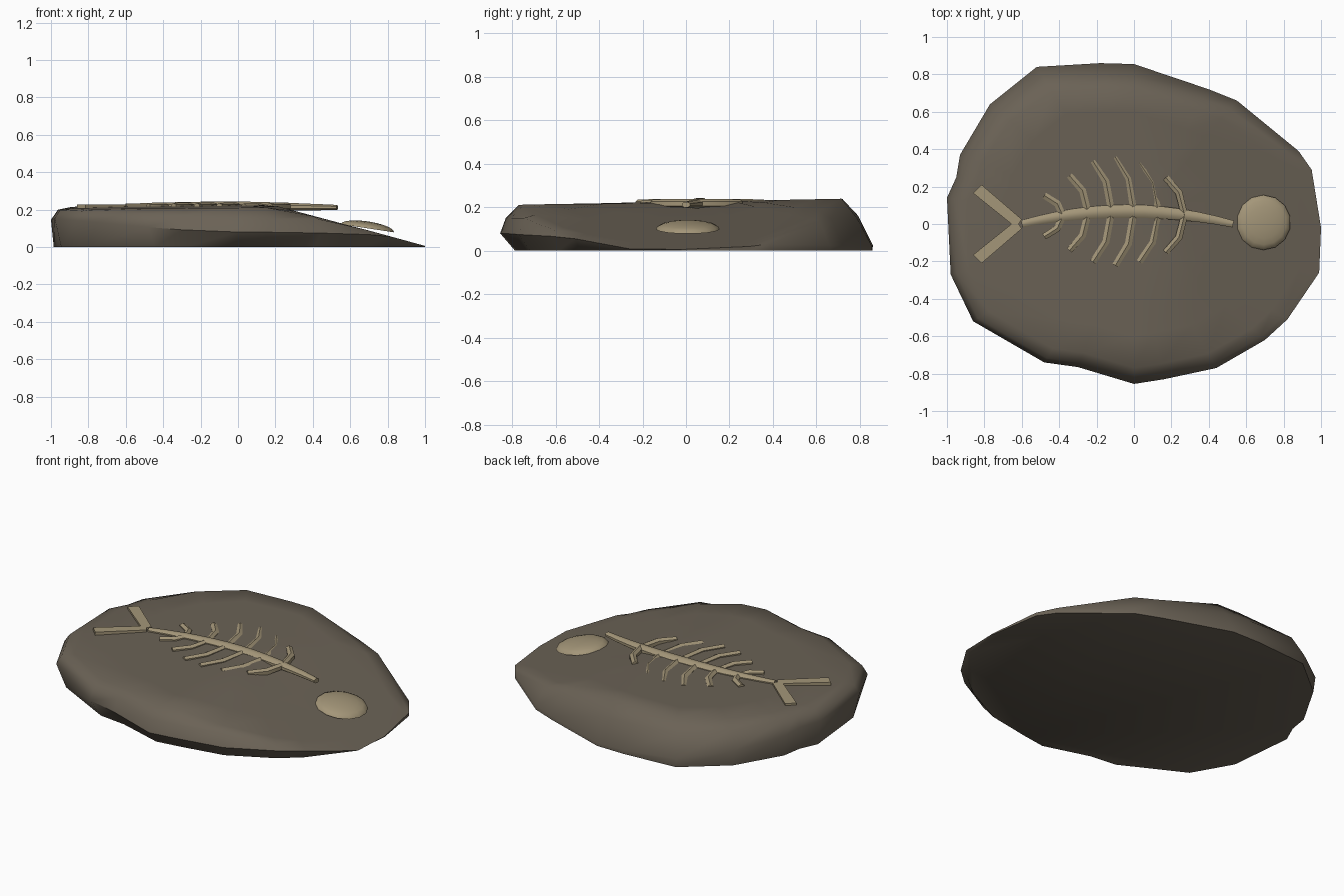
import bpy, bmesh, math
from mathutils import Vector

cube = bpy.data.objects.get("Cube")
if cube:
    bpy.data.objects.remove(cube, do_unlink=True)


def material(name, rgb):
    m = bpy.data.materials.new(name)
    m.use_nodes = True
    m.diffuse_color = (*rgb, 1)
    bsdf = m.node_tree.nodes["Principled BSDF"]
    bsdf.inputs["Base Color"].default_value = (*rgb, 1)
    bsdf.inputs["Roughness"].default_value = 0.9
    return m


ROCK = material("brown grey stone", (0.145, 0.122, 0.092))
BONE = material("pale bone", (0.37, 0.305, 0.19))


def finish(name, bm, mat, angle=40):
    bmesh.ops.recalc_face_normals(bm, faces=bm.faces)
    mesh = bpy.data.meshes.new(name)
    bm.to_mesh(mesh)
    bm.free()
    ob = bpy.data.objects.new(name, mesh)
    bpy.context.collection.objects.link(ob)
    mesh.materials.append(mat)
    bpy.ops.object.select_all(action='DESELECT')
    ob.select_set(True)
    bpy.context.view_layer.objects.active = ob
    bpy.ops.object.shade_smooth_by_angle(angle=math.radians(angle))
    return ob


def interp(x, table):
    for (a, za), (b, zb) in zip(table, table[1:]):
        if x <= b:
            return za + (zb - za) * max(0, x - a) / (b - a)
    return table[-1][1]


def top_height(x, y):
    plane = 0.225 + 0.02 * y + 0.015 * x
    slope = interp(x, [(0.1, 0.25), (0.4, 0.165), (0.7, 0.088), (1, 0.006)])
    return min(plane, slope)


# Stone slab: rings that follow one uneven outline
outline = [(0, -.855), (.16, -.83), (.44, -.77), (.7, -.62), (.82, -.51), (.99, -.26),
           (1, -.02), (.95, .29), (.88, .39), (.55, .66), (.4, .72), (0, .855),
           (-.18, .86), (-.52, .84), (-.77, .64), (-.93, .37), (-.95, .25), (-1, .14),
           (-.98, -.27), (-.86, -.52), (-.48, -.74), (-.3, -.765)]


def slab_ring(kind):
    ring = []
    for x, y in outline:
        d = Vector((x, y)).normalized()
        front, back, left = max(0, -d.y), max(0, d.y), max(0, -d.x)
        if kind == "base":
            s, z = 1 - 0.08 * front - 0.015 * left, 0
        elif kind == "rim":
            s, z = 1, 0.04 + 0.04 * front + 0.11 * left ** 2 - 0.02 * back
        elif kind == "shoulder":
            s, z = 0.97 - 0.05 * back, 0.15 + 0.05 * left
        else:
            s = kind * (1 - 0.07 * back) if kind > 0.8 else kind
            z = 1
        px, py = x * s, y * s
        ring.append((px, py, min(z, top_height(px, py))))
    return ring


bm = bmesh.new()
rings = [[bm.verts.new(p) for p in slab_ring(k)]
         for k in ("base", "rim", "shoulder", 0.9, 0.7, 0.5, 0.3, 0.12)]
n = len(outline)
for lo, hi in zip(rings, rings[1:]):
    for i in range(n):
        j = (i + 1) % n
        bm.faces.new((lo[i], lo[j], hi[j], hi[i]))
bm.faces.new(rings[0])
bm.faces.new(rings[-1])
finish("stone_slab", bm, ROCK, 50)


# Tapered tubes for the spine and ribs
def tube(name, points, radii, sides, flat=1.0):
    bm = bmesh.new()
    pts = [Vector(p) for p in points]
    loops = []
    for k, p in enumerate(pts):
        t = (pts[min(k + 1, len(pts) - 1)] - pts[max(k - 1, 0)]).normalized()
        side = t.cross(Vector((0, 0, 1))).normalized()
        up = side.cross(t)
        angles = [math.tau * (i + 0.5) / sides for i in range(sides)]
        loops.append([bm.verts.new(p + radii[k] * (math.cos(a) * side + flat * math.sin(a) * up))
                      for a in angles])
    for a, b in zip(loops, loops[1:]):
        for i in range(sides):
            j = (i + 1) % sides
            bm.faces.new((a[i], a[j], b[j], b[i]))
    bm.faces.new(loops[0])
    bm.faces.new(loops[-1])
    return finish(name, bm, BONE)


def spine_y(x):
    u = (x + 0.035) / 0.565
    return 0.068 - 0.068 * u * u


steps = [-0.6 + 1.13 * i / 12 for i in range(13)]
tube("spine", [(x, spine_y(x), 0.218 - 0.012 * max(0, x)) for x in steps],
     [0.02 + 0.018 * math.sin(math.pi * i / 12) for i in range(13)], 8, 0.72)

# Bent ribs on both sides of the spine
for i, (x, reach) in enumerate([(-.38, .11), (-.245, .2), (-.12, .27),
                                (0, .29), (.13, .265), (.27, .2)]):
    for label, s in (("back", 1), ("front", -1)):
        y = spine_y(x)
        z = 0.216 if i != 4 else 0.212
        tube(f"{label}_rib_{i + 1}",
             [(x, y, z), (x - 0.03, y + s * 0.6 * reach, z), (x - 0.1, y + s * reach, z)],
             [0.021, 0.022, 0.02], 6)

# Forked tail fins
for label, s in (("back", 1), ("front", -1)):
    bm = bmesh.new()
    corners = [(-.6, .025), (-.815, .21), (-.86, .165), (-.63, -.02)]
    low = [bm.verts.new((x, s * y, 0.195)) for x, y in corners]
    face = bm.faces.new(low)
    out = bmesh.ops.extrude_face_region(bm, geom=[face])
    for v in out["geom"]:
        if isinstance(v, bmesh.types.BMVert):
            v.co.z = 0.228
    finish(f"{label}_tail_fin", bm, BONE, 30)

# Skull: shallow dome lying on the slope
bm = bmesh.new()
bmesh.ops.create_uvsphere(bm, u_segments=14, v_segments=10, radius=1)
bmesh.ops.bisect_plane(bm, geom=bm.verts[:] + bm.edges[:] + bm.faces[:],
                       plane_co=(0, 0, 0), plane_no=(0, 0, -1), clear_outer=True)
bmesh.ops.holes_fill(bm, edges=[e for e in bm.edges if e.is_boundary])
bmesh.ops.scale(bm, vec=(0.148, 0.147, 0.037), verts=bm.verts)
skull = finish("skull", bm, BONE)
skull.location = (0.692, 0.008, 0.1)
skull.rotation_euler.y = 0.15
